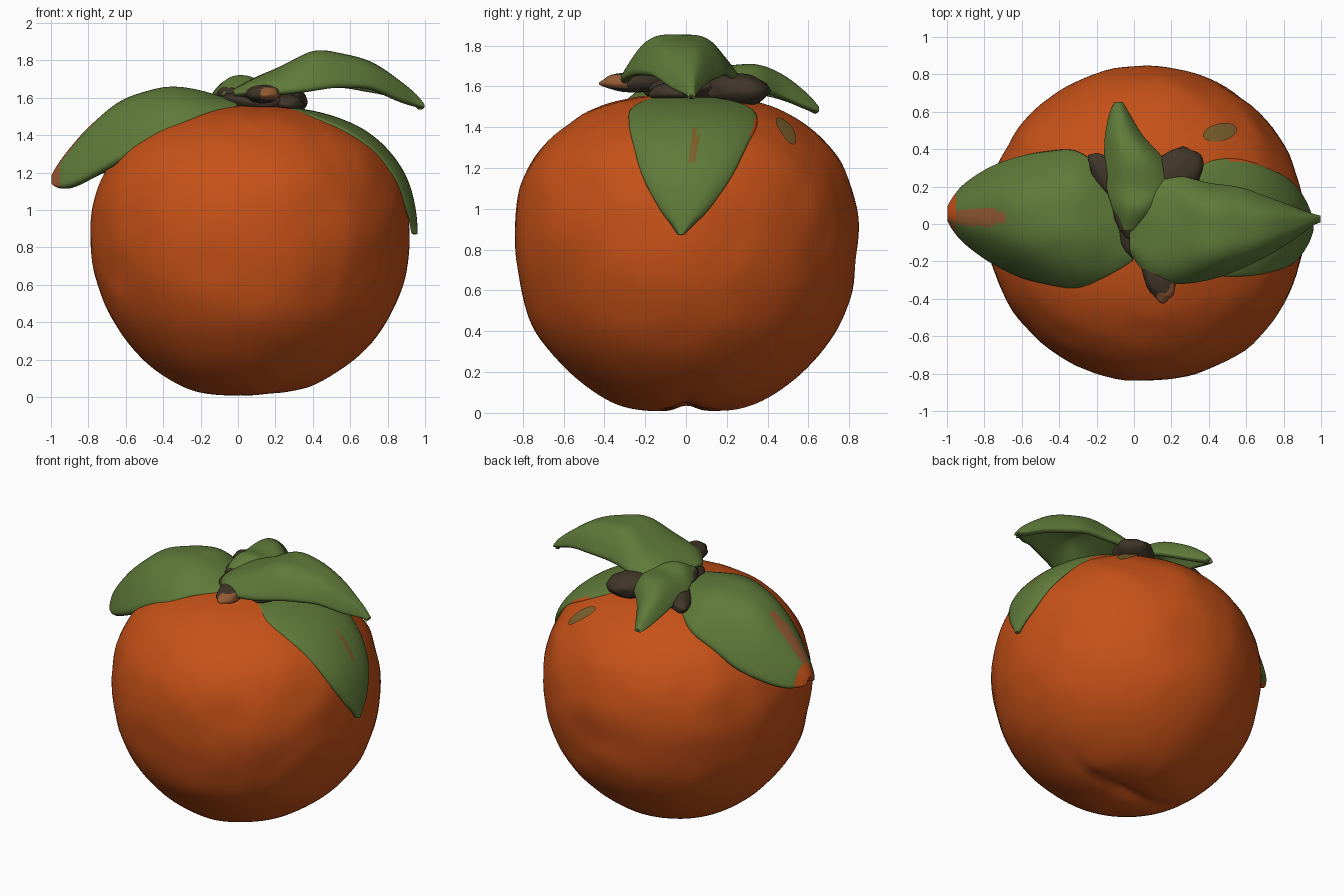
import bpy, bmesh, math
from mathutils import Vector, noise

if "Cube" in bpy.data.objects:
    bpy.data.objects.remove(bpy.data.objects["Cube"])


def mat(name, rgb):
    m = bpy.data.materials.new(name)
    m.diffuse_color = (*rgb, 1)
    m.use_nodes = True
    m.node_tree.nodes["Principled BSDF"].inputs["Base Color"].default_value = m.diffuse_color
    return m


ORANGE = mat("orange skin", (0.57, 0.083, 0.009))
GREEN = mat("leaf green", (0.115, 0.197, 0.042))
BROWN = mat("stem brown", (0.052, 0.036, 0.022))
TAN = mat("dried tip", (0.30, 0.105, 0.035))
OLIVE = mat("olive spot", (0.20, 0.115, 0.025))


def spline(rows, t):
    """Catmull-Rom through equally spaced rows, t in 0..1"""
    n = len(rows) - 1
    i = min(int(t * n), n - 1)
    f = t * n - i
    a, b, c, d = (rows[min(max(k, 0), n)] for k in (i - 1, i, i + 1, i + 2))
    return [0.5 * (2 * q + (r - p) * f + (2 * p - 5 * q + 4 * r - s) * f * f
                   + (3 * q - p - 3 * r + s) * f ** 3)
            for p, q, r, s in zip(a, b, c, d)]


def finish(bm, name, mats, rule=None):
    me = bpy.data.meshes.new(name)
    for f in bm.faces:
        f.smooth = True
        if rule:
            f.material_index = rule(f.calc_center_median())
    bm.to_mesh(me)
    bm.free()
    ob = bpy.data.objects.new(name, me)
    bpy.context.collection.objects.link(ob)
    for m in mats:
        me.materials.append(m)
    return ob


def sheet(name, fn, mats, thick, rule=None, nu=44, nv=30):
    """Grid surface fn(u, v), u in 0..1, v in -1..1, thickened downwards"""
    bm = bmesh.new()
    g = [[bm.verts.new(fn(i / nu, 2 * j / nv - 1)) for j in range(nv + 1)]
         for i in range(nu + 1)]
    for i in range(nu):
        for j in range(nv):
            bm.faces.new((g[i][j], g[i + 1][j], g[i + 1][j + 1], g[i][j + 1]))
    bm.normal_update()
    if sum(f.normal.z * f.calc_area() for f in bm.faces) < 0:
        bmesh.ops.reverse_faces(bm, faces=bm.faces[:])
    ob = finish(bm, name, mats, rule)
    if thick:
        s = ob.modifiers.new("thickness", "SOLIDIFY")
        s.thickness, s.offset = thick, -1
        ob.modifiers.new("round", "SUBSURF").levels = 1
    return ob


# Fruit body: turned profile with gentle lumps and a groove underneath
CX = 0.065
PROFILE = [(0, 0.02), (0.2, 0.012), (0.37, 0.055), (0.56, 0.19), (0.72, 0.39),
           (0.81, 0.60), (0.85, 0.83), (0.835, 1.04), (0.77, 1.22), (0.635, 1.38),
           (0.45, 1.49), (0.24, 1.545), (0, 1.56)]
SAMPLES = [spline(PROFILE, i / 72) for i in range(73)]
UPPER = [p for p in SAMPLES if p[1] > 0.82]


def lookup(key, val, x):
    pts = sorted((p[key], p[val]) for p in UPPER)
    for (a, b), (c, d) in zip(pts, pts[1:]):
        if a <= x <= c:
            return b + (d - b) * (x - a) / max(c - a, 1e-6)
    return pts[0][1] if x < pts[0][0] else pts[-1][1]


bm = bmesh.new()
N = 96
rings = []
for r, z in SAMPLES:
    ring = []
    for k in range(N):
        a = 2 * math.pi * k / N
        x, y = max(r, 0.001) * math.cos(a), max(r, 0.001) * math.sin(a)
        low = max(0, 1 - z / 0.3)
        w = noise.noise(Vector((x, y, z)) * 4.0) * 0.014
        w += noise.noise(Vector((x, y, z * 0.6)) * 9.0) * 0.006
        zz = z + low * (0.035 * math.exp(-(y / 0.06) ** 2 - (x / 0.35) ** 2)
                        + 0.07 * max(0, x))
        ry = 0.99 + 0.025 * math.exp(-((z - 0.4) / 0.25) ** 2)
        ring.append(bm.verts.new((CX + x * (1.005 + w), y * (ry + w), max(zz + w * 0.4, 0))))
    rings.append(ring)
for a, b in zip(rings, rings[1:]):
    for k in range(N):
        bm.faces.new((a[k], a[(k + 1) % N], b[(k + 1) % N], b[k]))
bm.faces.new(rings[0][::-1])
bm.faces.new(rings[-1])
finish(bm, "fruit_body", [ORANGE])


# Arched leaves; rows: along, side_lo, side_hi, ridge z, edge z lo, edge z hi
def leaf(name, rows, mats, thick, rule=None, along_y=False, dome=2.2):
    def fn(u, v):
        x, lo, hi, zr, zl, zh = spline(rows, u)
        s = (lo + hi) / 2 + v * (hi - lo) / 2
        e = zl if v < 0 else zh
        z = e + (zr - e) * (1 - abs(v) ** dome)
        z += 0.012 * noise.noise(Vector((x * 5, s * 5, 3)))
        return (s, x, z) if along_y else (x, s, z)
    return sheet(name, fn, mats, thick, rule)


leaf("left_leaf", [
    (0.00, -0.20, 0.02, 1.585, 1.55, 1.56),
    (-0.13, -0.28, 0.26, 1.62, 1.53, 1.53),
    (-0.30, -0.355, 0.40, 1.66, 1.45, 1.45),
    (-0.47, -0.335, 0.40, 1.645, 1.38, 1.36),
    (-0.63, -0.29, 0.37, 1.58, 1.28, 1.26),
    (-0.78, -0.21, 0.31, 1.465, 1.19, 1.18),
    (-0.91, -0.11, 0.22, 1.32, 1.13, 1.14),
    (-0.975, -0.03, 0.14, 1.23, 1.12, 1.13),
    (-1.00, 0.02, 0.09, 1.18, 1.14, 1.14)],
    [GREEN, ORANGE, TAN], 0.055,
    lambda c: 1 if c.x < -0.95 and c.y > 0.02 else
    2 if c.x < -0.95 or ((c.x + 0.83) / 0.15) ** 2 + ((c.y - 0.035) / 0.05) ** 2 < 1
    else 0, dome=2.5)

leaf("upper_right_leaf", [
    (-0.03, -0.15, -0.02, 1.65, 1.62, 1.63),
    (0.08, -0.29, 0.22, 1.70, 1.62, 1.63),
    (0.22, -0.33, 0.27, 1.765, 1.625, 1.64),
    (0.40, -0.31, 0.23, 1.85, 1.65, 1.66),
    (0.57, -0.25, 0.205, 1.835, 1.66, 1.66),
    (0.72, -0.175, 0.15, 1.785, 1.65, 1.64),
    (0.86, -0.085, 0.095, 1.70, 1.60, 1.60),
    (0.95, -0.015, 0.06, 1.625, 1.565, 1.565),
    (1.00, 0.008, 0.045, 1.56, 1.55, 1.55)],
    [GREEN], 0.045, dome=3.4)

leaf("back_leaf", [
    (-0.04, -0.08, 0.02, 1.66, 1.62, 1.63),
    (0.08, -0.12, 0.14, 1.715, 1.62, 1.63),
    (0.20, -0.155, 0.20, 1.705, 1.60, 1.63),
    (0.34, -0.165, 0.17, 1.71, 1.575, 1.59),
    (0.47, -0.16, 0.055, 1.66, 1.54, 1.55),
    (0.59, -0.135, -0.02, 1.57, 1.50, 1.50),
    (0.655, -0.105, -0.06, 1.495, 1.475, 1.475)],
    [GREEN], 0.04, None, True, 2.5)

# Right leaf lying flat on the skin; rows: z, side_lo, side_hi
HUG = [(1.55, -0.16, 0.16), (1.50, -0.27, 0.32), (1.42, -0.285, 0.355),
       (1.30, -0.26, 0.30), (1.15, -0.215, 0.225), (1.0, -0.135, 0.12),
       (0.92, -0.075, 0.04), (0.87, -0.04, -0.01)]


def hug(u, v):
    z, lo, hi = spline(HUG, u)
    y = (lo + hi) / 2 + v * (hi - lo) / 2
    r = lookup(1, 0, z) + 0.012 + 0.032 * (1 - v ** 4) * min(1, u * 4)
    return (CX + math.sqrt(max(r * r - y * y, 0.01)), y, z)


sheet("hugging_right_leaf", hug, [GREEN, OLIVE, ORANGE], 0.03,
      lambda c: 2 if c.y > 0.325 and 1.36 < c.z < 1.44 else
      1 if abs(c.y - 0.035 - (c.z - 1.3) * 0.1) < 0.018 and 1.22 < c.z < 1.40 else 0)


# Small olive spot on the skin
def spot(u, v):
    a = math.pi * v
    x, y = 0.46 + 0.09 * u * math.cos(a), 0.49 + 0.048 * u * math.sin(a) + 0.015 * u * math.cos(a)
    return (x, y, lookup(0, 1, math.hypot(x - CX, y)) + 0.009)


sheet("skin_spot", spot, [OLIVE], 0, None, 6, 24)

# Brown calyx: centre pad and dried sepals pointing outwards
SEPALS = [(0.10, 0.0, 1.58, 0.20, 0.20, 0.075, 0),
          (0.21, 0.24, 1.58, 0.19, 0.13, 0.085, 50),
          (0.13, -0.25, 1.62, 0.17, 0.085, 0.05, -75),
          (-0.10, 0.22, 1.56, 0.20, 0.08, 0.06, 130),
          (-0.05, 0.03, 1.62, 0.11, 0.05, 0.045, 110),
          (0.25, -0.06, 1.57, 0.10, 0.12, 0.05, 0)]
for i, (x, y, z, sx, sy, sz, ang) in enumerate(SEPALS):
    bm = bmesh.new()
    bmesh.ops.create_uvsphere(bm, u_segments=32, v_segments=16, radius=1)
    a = math.radians(ang)
    for v in bm.verts:
        px, py = v.co.x * sx, v.co.y * sy
        w = 1 + 0.15 * noise.noise(v.co * 2 + Vector((i, 0, 0)))
        v.co = (x + (px * math.cos(a) - py * math.sin(a)) * w,
                y + (px * math.sin(a) + py * math.cos(a)) * w, z + v.co.z * sz)
    finish(bm, f"calyx_{i}", [BROWN, TAN],
           lambda c: 1 if c.y < -0.30 and c.x > 0.13 and 1.59 < c.z < 1.655 else 0)
